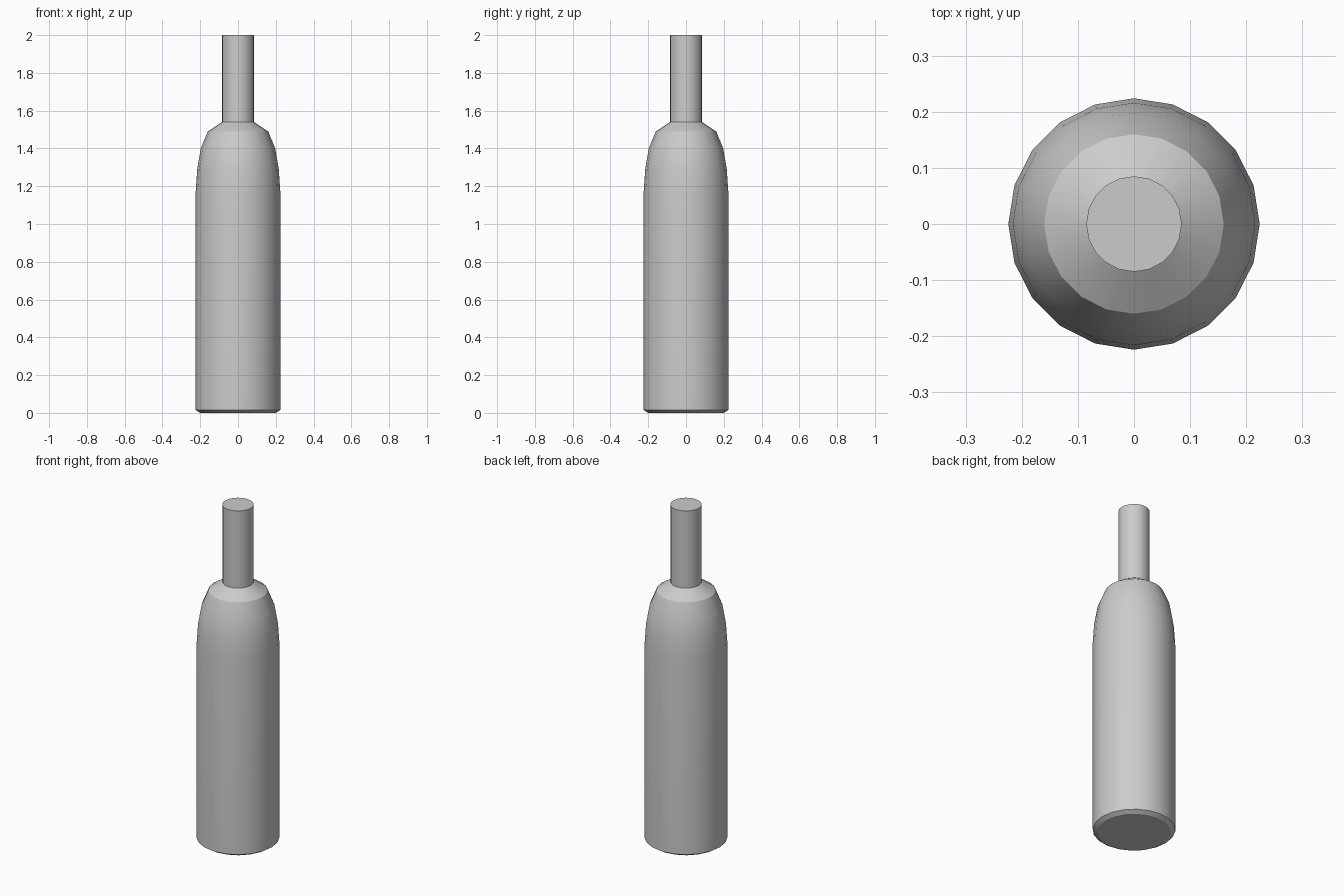
import bpy
import bmesh
import math
from mathutils import Matrix

SIDES = 20

cube = bpy.data.objects.get("Cube")
if cube:
    bpy.data.objects.remove(cube, do_unlink=True)

grey = bpy.data.materials.new("plain_grey")
grey.use_nodes = True
colour = (0.6, 0.6, 0.6, 1)
grey.diffuse_color = colour
grey.node_tree.nodes["Principled BSDF"].inputs["Base Color"].default_value = colour


def lathe(name, profile):
    """Turn (radius, height) points around z and cap both ends."""
    bm = bmesh.new()
    rings = []
    for radius, height in profile:
        ring = bmesh.ops.create_circle(
            bm, segments=SIDES, radius=radius,
            matrix=Matrix.Translation((0, 0, height)))["verts"]
        rings.append(ring)
    for low, high in zip(rings, rings[1:]):
        for i in range(SIDES):
            j = (i + 1) % SIDES
            bm.faces.new((low[i], low[j], high[j], high[i]))
    bm.faces.new(rings[0])
    bm.faces.new(rings[-1])
    bmesh.ops.recalc_face_normals(bm, faces=bm.faces)
    mesh = bpy.data.meshes.new(name)
    bm.to_mesh(mesh)
    bm.free()
    mesh.materials.append(grey)
    obj = bpy.data.objects.new(name, mesh)
    bpy.context.collection.objects.link(obj)
    bpy.ops.object.select_all(action="DESELECT")
    obj.select_set(True)
    bpy.context.view_layer.objects.active = obj
    bpy.ops.object.shade_smooth_by_angle(angle=math.radians(30))
    return obj


# Bottle with chamfered base, rounded shoulder and straight neck
lathe("bottle", [
    (0.2, 0), (0.224, 0.015), (0.224, 1.17), (0.216, 1.29),
    (0.197, 1.4), (0.16, 1.49), (0.085, 1.54), (0.085, 2)])
